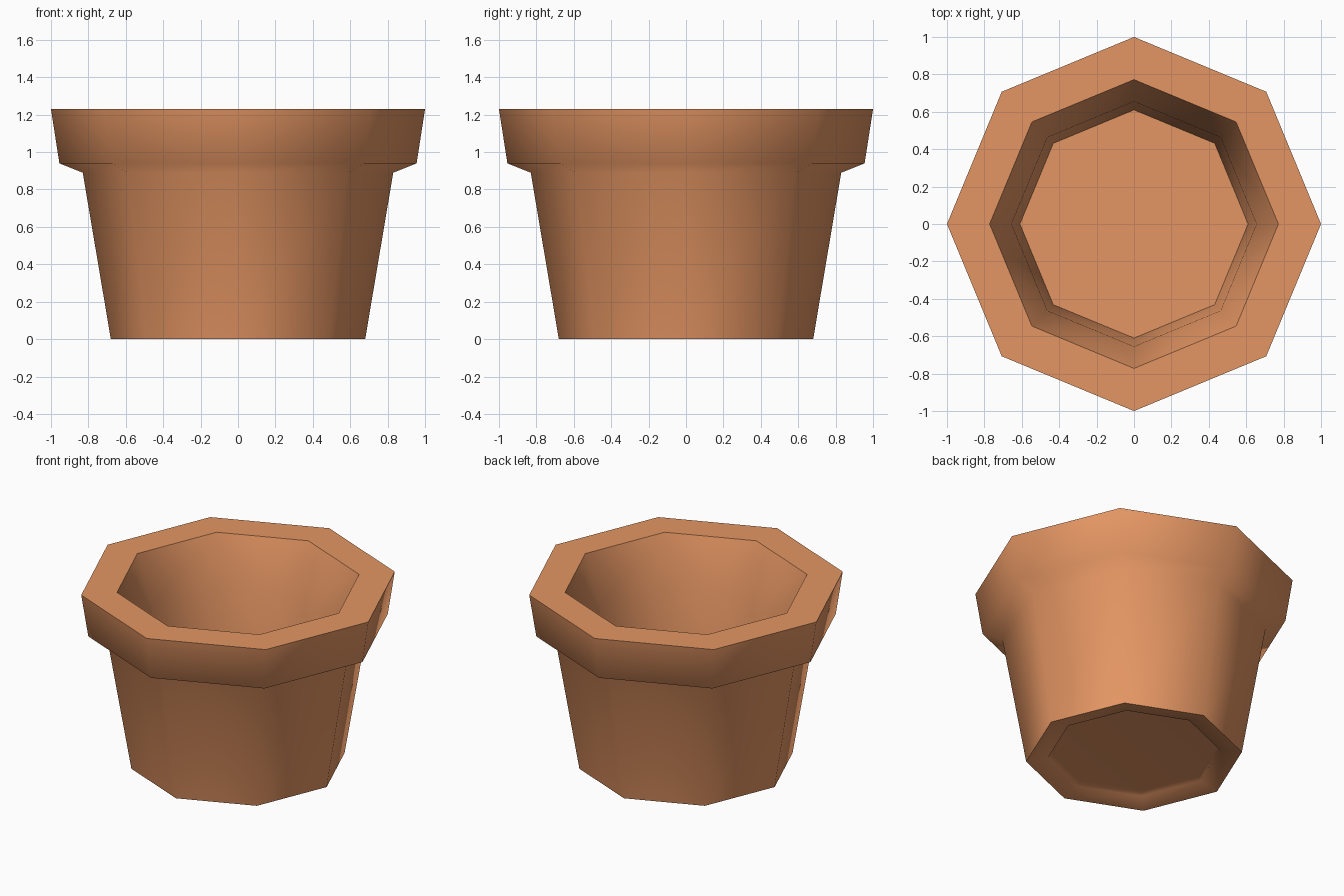
import bpy, bmesh, math

if "Cube" in bpy.data.objects:
    bpy.data.objects.remove(bpy.data.objects["Cube"])

SIDES = 8

# Terracotta colour
clay = bpy.data.materials.new("terracotta")
clay.diffuse_color = (0.78, 0.305, 0.125, 1.0)
clay.use_nodes = True
clay.node_tree.nodes["Principled BSDF"].inputs["Base Color"].default_value = clay.diffuse_color

# Profile: radius, height, crisp edge loop
profile = [
    (0.54, 0.07, False),   # recessed underside
    (0.54, 0.025, False),
    (0.68, 0.0, True),     # foot
    (0.83, 0.89, False),   # body wall
    (0.955, 0.94, False),  # underside of lip
    (1.0, 1.23, True),     # lip
    (0.772, 1.23, True),
    (0.655, 0.9, False),   # sloping inside of lip
    (0.61, 0.36, True),    # inside wall down to floor
]

bm = bmesh.new()
rings = []
for r, z, _ in profile:
    rings.append([bm.verts.new((r * math.cos(math.tau * i / SIDES),
                                r * math.sin(math.tau * i / SIDES), z))
                  for i in range(SIDES)])

# Walls between neighbouring rings
for a, b in zip(rings, rings[1:]):
    for i in range(SIDES):
        j = (i + 1) % SIDES
        bm.faces.new((a[i], a[j], b[j], b[i]))

# Underside and inside floor
bm.faces.new(rings[0][::-1])
bm.faces.new(rings[-1])
bmesh.ops.recalc_face_normals(bm, faces=bm.faces[:])

# Smooth walls with crisp rim, foot and floor edges
for f in bm.faces:
    f.smooth = True
for ring, (_, _, crisp) in zip(rings, profile):
    if crisp:
        for i in range(SIDES):
            bm.edges.get((ring[i], ring[(i + 1) % SIDES])).smooth = False

mesh = bpy.data.meshes.new("flower_pot")
bm.to_mesh(mesh)
bm.free()
mesh.materials.append(clay)
pot = bpy.data.objects.new("flower_pot", mesh)
bpy.context.collection.objects.link(pot)

# Let the large faces lead the smooth shading
mod = pot.modifiers.new("weighted_shading", 'WEIGHTED_NORMAL')
mod.keep_sharp = True
